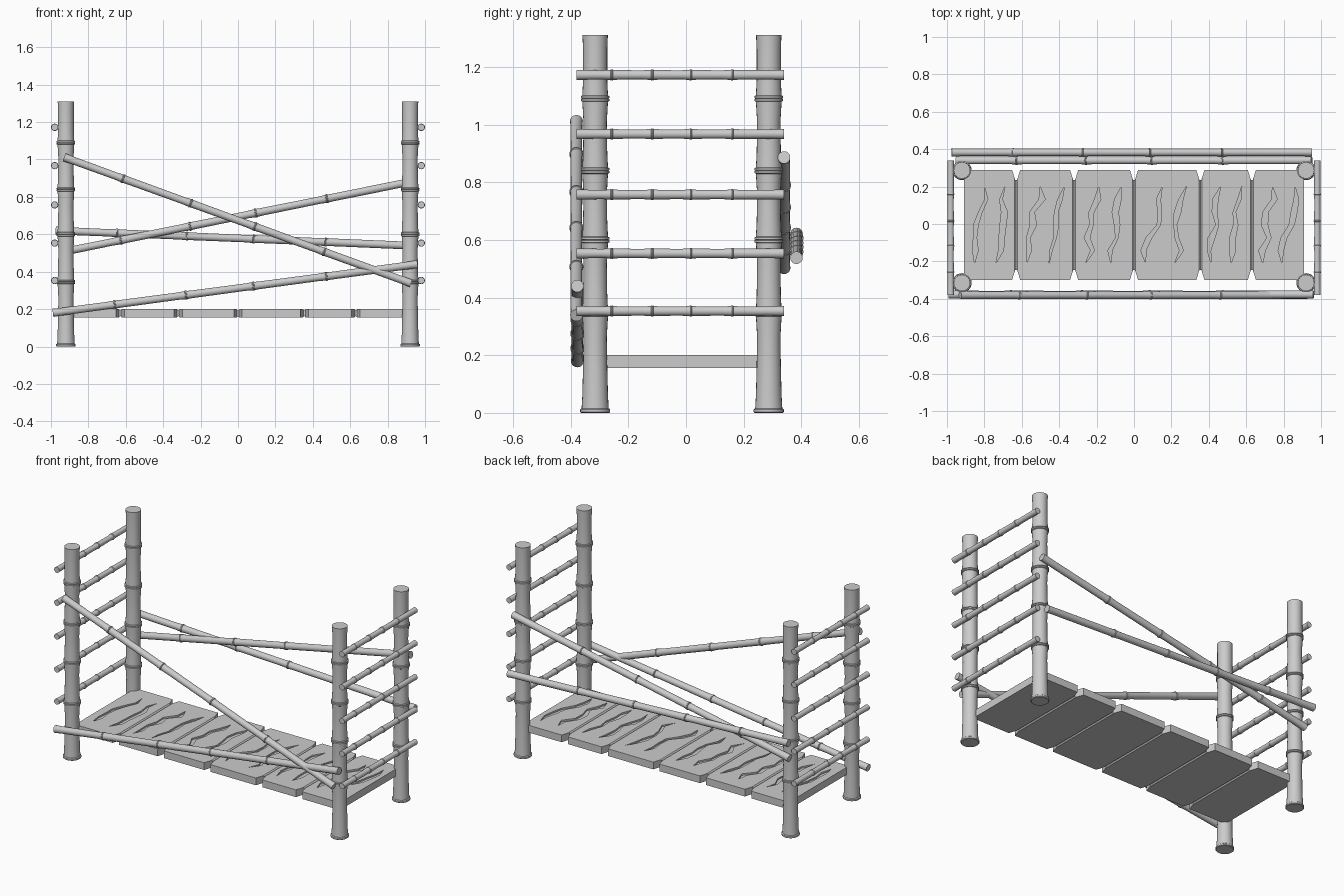
import bpy, bmesh, math, random
from mathutils import Vector, Matrix

random.seed(4)
if "Cube" in bpy.data.objects:
    bpy.data.objects.remove(bpy.data.objects["Cube"])


def add_object(name, bm):
    bmesh.ops.recalc_face_normals(bm, faces=bm.faces[:])
    mesh = bpy.data.meshes.new(name)
    bm.to_mesh(mesh)
    bm.free()
    ob = bpy.data.objects.new(name, mesh)
    bpy.context.collection.objects.link(ob)
    return ob


def select_only(ob):
    bpy.ops.object.select_all(action='DESELECT')
    ob.select_set(True)
    bpy.context.view_layer.objects.active = ob


def bamboo(name, start, end, r, nodes, foot=False, sides=24):
    """Lathe a cane with swollen joints between two points."""
    start, end = Vector(start), Vector(end)
    length = (end - start).length
    # Profile pairs are (distance along cane, radius)
    if foot:
        prof = [(0, r * 1.15), (0.003, r * 1.24), (0.012, r * 1.24),
                (0.016, r * 1.12), (0.06, r * 1.06), (0.16, r)]
    else:
        prof = [(0, r * 1.08), (0.05, r)]
    for n in nodes:
        prof += [(n - 2 * r, r * 0.96), (n - 0.26 * r, r * 1.06),
                 (n - 0.2 * r, r * 1.18), (n - 0.04 * r, r * 1.18),
                 (n, r * 1.08), (n + 0.04 * r, r * 1.18),
                 (n + 0.2 * r, r * 1.18), (n + 0.26 * r, r * 1.06),
                 (n + 1.5 * r, r)]
    prof += [(length - 0.05, r), (length, r * 1.05)]

    bm = bmesh.new()
    rings = []
    for h, rad in prof:
        rings.append([bm.verts.new((rad * math.cos(math.tau * i / sides),
                                    rad * math.sin(math.tau * i / sides), h))
                      for i in range(sides)])
    for a, b in zip(rings, rings[1:]):
        for i in range(sides):
            j = (i + 1) % sides
            bm.faces.new((a[i], a[j], b[j], b[i]))
    bm.faces.new(rings[0][::-1])
    bm.faces.new(rings[-1])
    turn = (end - start).to_track_quat('Z', 'Y').to_matrix().to_4x4()
    bm.transform(Matrix.Translation(start) @ turn)
    ob = add_object(name, bm)
    select_only(ob)
    bpy.ops.object.shade_smooth_by_angle(angle=math.radians(35))
    return ob


def prism(bm, outline, z0, z1):
    """Extrude a flat outline vertically."""
    low = [bm.verts.new((x, y, z0)) for x, y in outline]
    high = [bm.verts.new((x, y, z1)) for x, y in outline]
    bm.faces.new(low[::-1])
    bm.faces.new(high)
    for i in range(len(low)):
        j = (i + 1) % len(low)
        bm.faces.new((low[i], low[j], high[j], high[i]))


def joints(length):
    return [length * f for f in (0.17, 0.365, 0.55, 0.75)]


# Corner posts
for side, sx in (("left", 1), ("right", -1)):
    for place, y in (("front", -0.315), ("back", 0.287)):
        bamboo(f"{place}_{side}_post", (sx * 0.92, y, 0), (sx * 0.92, y, 1.31),
               0.042, (0.345, 0.6, 0.84, 1.09), foot=True)

    # Ladder rungs at each end
    for k, z in enumerate((0.353, 0.553, 0.757, 0.967, 1.172), 1):
        bamboo(f"{side}_rung_{k}", (sx * 0.98, -0.38, z), (sx * 0.98, 0.34, z),
               0.0165, joints(0.72))

# Slanting rails
rails = {
    "front_steep_rail": ((-0.93, -0.38, 1.012), (0.925, -0.38, 0.338)),
    "front_low_rail": ((-0.99, -0.377, 0.18), (0.96, -0.377, 0.44)),
    "back_level_rail": ((-0.975, 0.383, 0.62), (0.95, 0.383, 0.538)),
    "back_rising_rail": ((-0.95, 0.34, 0.503), (0.95, 0.34, 0.886)),
}
for name, (a, b) in rails.items():
    bamboo(name, a, b, 0.0205, joints((Vector(b) - Vector(a)).length))

# Plank deck with notched seams
seams = (-0.63, -0.32, 0.0, 0.355, 0.63)
BACK, FRONT, HALF, LOW, TOP = 0.29, -0.3, 0.91, 0.155, 0.2
outline = [(-HALF, FRONT)]
for x in seams:
    outline += [(x - 0.022, FRONT), (x - 0.005, FRONT + 0.055),
                (x + 0.005, FRONT + 0.055), (x + 0.022, FRONT)]
outline += [(HALF, FRONT), (HALF, BACK)]
for x in reversed(seams):
    outline += [(x + 0.022, BACK), (x + 0.005, BACK - 0.055),
                (x - 0.005, BACK - 0.055), (x - 0.022, BACK)]
outline.append((-HALF, BACK))
bm = bmesh.new()
prism(bm, outline, LOW, TOP)
deck = add_object("plank_deck", bm)

# Seam grooves above and below, and jagged splits in the upper face
bm = bmesh.new()
for x in seams:
    for z in (LOW, TOP):
        hub = Matrix.Translation((x, 0, z)) @ Matrix.Rotation(math.pi / 4, 4, 'Y')
        bmesh.ops.create_cube(bm, size=1,
                              matrix=hub @ Matrix.Diagonal((0.011, 0.7, 0.011, 1)))
edges = (-HALF,) + seams + (HALF,)
for x0, x1 in zip(edges, edges[1:]):
    width = x1 - x0
    for lane in (0.3, 0.7):
        mid = x0 + width * lane
        lean = random.uniform(0.08, 0.14) * width
        steps = 6
        path = []
        for i in range(steps + 1):
            t = i / steps
            jag = random.uniform(-0.08, 0.08) * width
            path.append((mid + lean * (2 * t - 1) + jag * (0 < i < steps),
                         -0.21 + 0.41 * t))
        # Each split is a shard, pointed at both ends
        fat = [random.uniform(0.006, 0.018) for _ in path[1:-1]]
        right = [(x + w, y) for (x, y), w in zip(path[1:-1], fat)]
        left = [(x - w, y) for (x, y), w in zip(path[1:-1], fat)]
        prism(bm, [path[0]] + right + [path[-1]] + left[::-1], TOP - 0.01, TOP + 0.02)
cutter = add_object("deck_cutter", bm)
cutter.hide_render = True

cut = deck.modifiers.new("splits", 'BOOLEAN')
cut.operation = 'DIFFERENCE'
cut.solver = 'EXACT'
cut.object = cutter
select_only(deck)
bpy.ops.object.modifier_apply(modifier=cut.name)
bpy.data.objects.remove(cutter)
